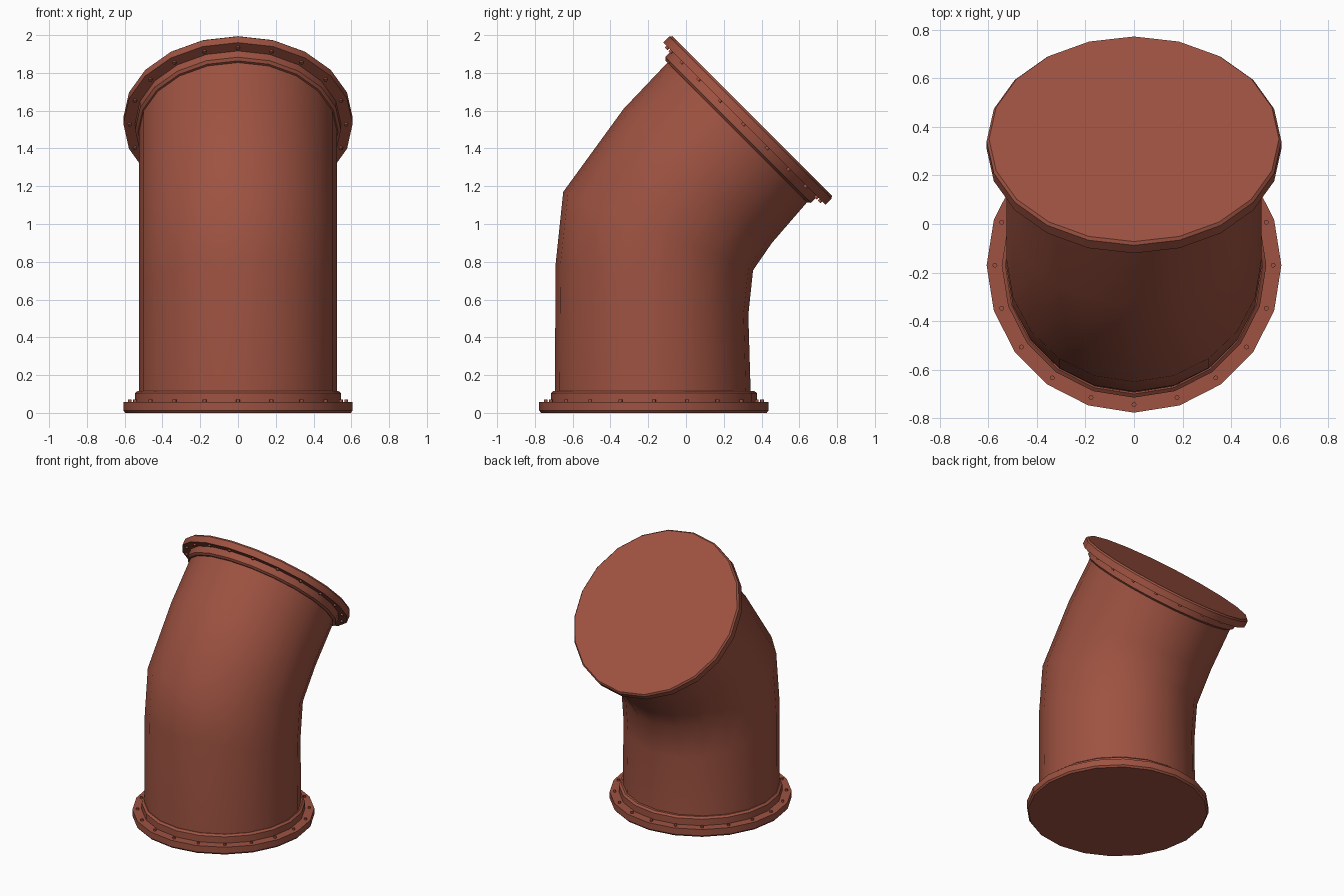
import bpy, bmesh, math
from mathutils import Matrix, Vector

cube = bpy.data.objects.get("Cube")
if cube:
    bpy.data.objects.remove(cube, do_unlink=True)

SIDES = 20
rust = bpy.data.materials.new("rust_red")
rust.use_nodes = True
rust.diffuse_color = (0.34, 0.085, 0.053, 1)
rust.node_tree.nodes["Principled BSDF"].inputs["Base Color"].default_value = rust.diffuse_color


def finish(name, bm, smooth_angle, matrix=Matrix()):
    """Turn a bmesh into a shaded, coloured object."""
    bmesh.ops.recalc_face_normals(bm, faces=bm.faces)
    mesh = bpy.data.meshes.new(name)
    bm.to_mesh(mesh)
    bm.free()
    mesh.materials.append(rust)
    obj = bpy.data.objects.new(name, mesh)
    obj.matrix_world = matrix
    bpy.context.collection.objects.link(obj)
    bpy.ops.object.select_all(action='DESELECT')
    obj.select_set(True)
    bpy.context.view_layer.objects.active = obj
    bpy.ops.object.shade_smooth_by_angle(angle=math.radians(smooth_angle))
    return obj


def loft(bm, rings):
    """Skin a list of rings and close both ends."""
    loops = [[bm.verts.new(p) for p in ring] for ring in rings]
    for a, b in zip(loops, loops[1:]):
        for i in range(SIDES):
            j = (i + 1) % SIDES
            bm.faces.new((a[i], a[j], b[j], b[i]))
    bm.faces.new(loops[0][::-1])
    bm.faces.new(loops[-1])


def ring(center, half_x, half_y):
    """Ellipse around center; half_y is the vector towards the back edge."""
    pts = []
    for i in range(SIDES):
        a = math.tau * i / SIDES
        pts.append(center + Vector((half_x, 0, 0)) * math.cos(a) + half_y * math.sin(a))
    return pts


# Bent pipe: front and back edge (y, z) of each section
sections = [((-0.695, 0.02), (0.345, 0.02)),
            ((-0.69, 0.79), (0.33, 0.52)),
            ((-0.65, 1.17), (0.355, 0.755)),
            ((-0.33, 1.61), (0.455, 0.90)),
            ((-0.032, 1.924), (0.704, 1.188))]
rings = []
for front, back in sections:
    f, b = Vector((0, *front)), Vector((0, *back))
    rings.append(ring((f + b) / 2, 0.525, (b - f) / 2))
bm = bmesh.new()
loft(bm, rings)
finish("bent_pipe", bm, 40)

# Flange with collar, as (radius, height) from the closed outer face inwards
flange_profile = [(0.597, 0), (0.607, 0.012), (0.607, 0.058),
                  (0.545, 0.058), (0.545, 0.105), (0.53, 0.117)]


def flange(name, matrix):
    bm = bmesh.new()
    loft(bm, [ring(Vector((0, 0, z)), r, Vector((0, r, 0))) for r, z in flange_profile])
    finish(name, bm, 30, matrix)
    # Bolt heads on the inner side of the flange
    bm = bmesh.new()
    for i in range(SIDES):
        a = math.tau * i / SIDES
        place = Matrix.Translation((0.573 * math.cos(a), 0.573 * math.sin(a), 0.06))
        bmesh.ops.create_cone(bm, cap_ends=True, segments=8, radius1=0.01,
                              radius2=0.01, depth=0.02, matrix=place)
    finish(name + "_bolts", bm, 50, matrix)


flange("bottom_flange", Matrix.Translation((0, -0.17, 0)))
flange("top_flange", Matrix.Translation((0, 0.35, 1.572)) @ Matrix.Rotation(math.radians(135), 4, 'X'))
